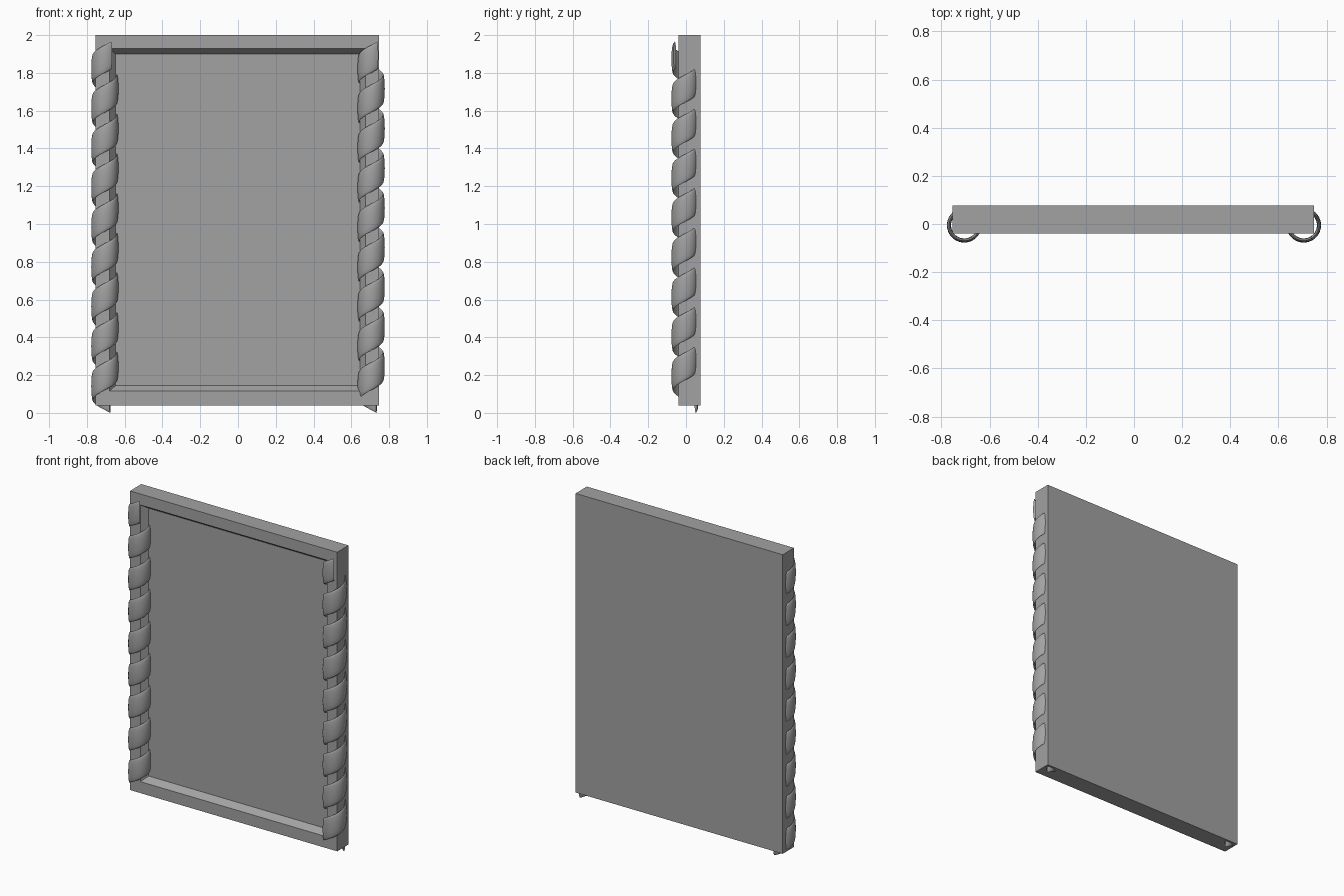
import bpy, bmesh
from math import sin, cos, radians, pi

cube = bpy.data.objects.get("Cube")
if cube:
    bpy.data.objects.remove(cube, do_unlink=True)

grey = bpy.data.materials.new("plain_grey")
grey.use_nodes = True
colour = (0.36, 0.36, 0.36, 1)
grey.diffuse_color = colour
grey.node_tree.nodes["Principled BSDF"].inputs["Base Color"].default_value = colour


def add_object(name, bm):
    bmesh.ops.recalc_face_normals(bm, faces=bm.faces)
    mesh = bpy.data.meshes.new(name)
    bm.to_mesh(mesh)
    bm.free()
    mesh.materials.append(grey)
    obj = bpy.data.objects.new(name, mesh)
    bpy.context.collection.objects.link(obj)
    return obj


def loft(name, rings):
    """Join closed rings of points into a capped solid."""
    bm = bmesh.new()
    loops = [[bm.verts.new(p) for p in ring] for ring in rings]
    for a, b in zip(loops, loops[1:]):
        n = len(a)
        for i in range(n):
            j = (i + 1) % n
            bm.faces.new((a[i], a[j], b[j], b[i]))
    bm.faces.new(loops[0])
    bm.faces.new(loops[-1])
    return add_object(name, bm)


def rectangle(x0, x1, z0, z1, y):
    return [(x0, y, z0), (x1, y, z0), (x1, y, z1), (x0, y, z1)]


# Picture frame: back, front rim, opening, then a sloped edge to the panel
loft("frame_panel", [
    rectangle(-0.755, 0.747, 0.04, 2.0, 0.077),
    rectangle(-0.755, 0.747, 0.04, 2.0, -0.04),
    rectangle(-0.68, 0.675, 0.115, 1.928, -0.04),
    rectangle(-0.648, 0.645, 0.145, 1.9, 0.0),
])


# Spiral ribbons: a tall thin ellipse swept round a vertical axis
RADIUS, THICK, TALL = 0.0635, 0.0085, 0.0735
PITCH, START, TURNS = 0.21, radians(64), 8.66
STEPS, SIDES = 320, 20


def ribbon_ring(centre_x, step):
    turn = TURNS * step / STEPS
    angle = START + 2 * pi * turn
    ring = []
    for k in range(SIDES):
        t = 2 * pi * k / SIDES
        r = RADIUS + THICK * cos(t)
        ring.append((centre_x + r * cos(angle),
                     -0.005 + r * sin(angle),
                     TALL + PITCH * turn + TALL * sin(t)))
    return ring


for side, centre_x in (("right", -0.705), ("left", 0.705)):
    ribbon = loft(side + "_spiral_ribbon",
                  [ribbon_ring(centre_x, s) for s in range(STEPS + 1)])
    bpy.ops.object.select_all(action="DESELECT")
    ribbon.select_set(True)
    bpy.context.view_layer.objects.active = ribbon
    bpy.ops.object.shade_smooth_by_angle(angle=radians(50))
